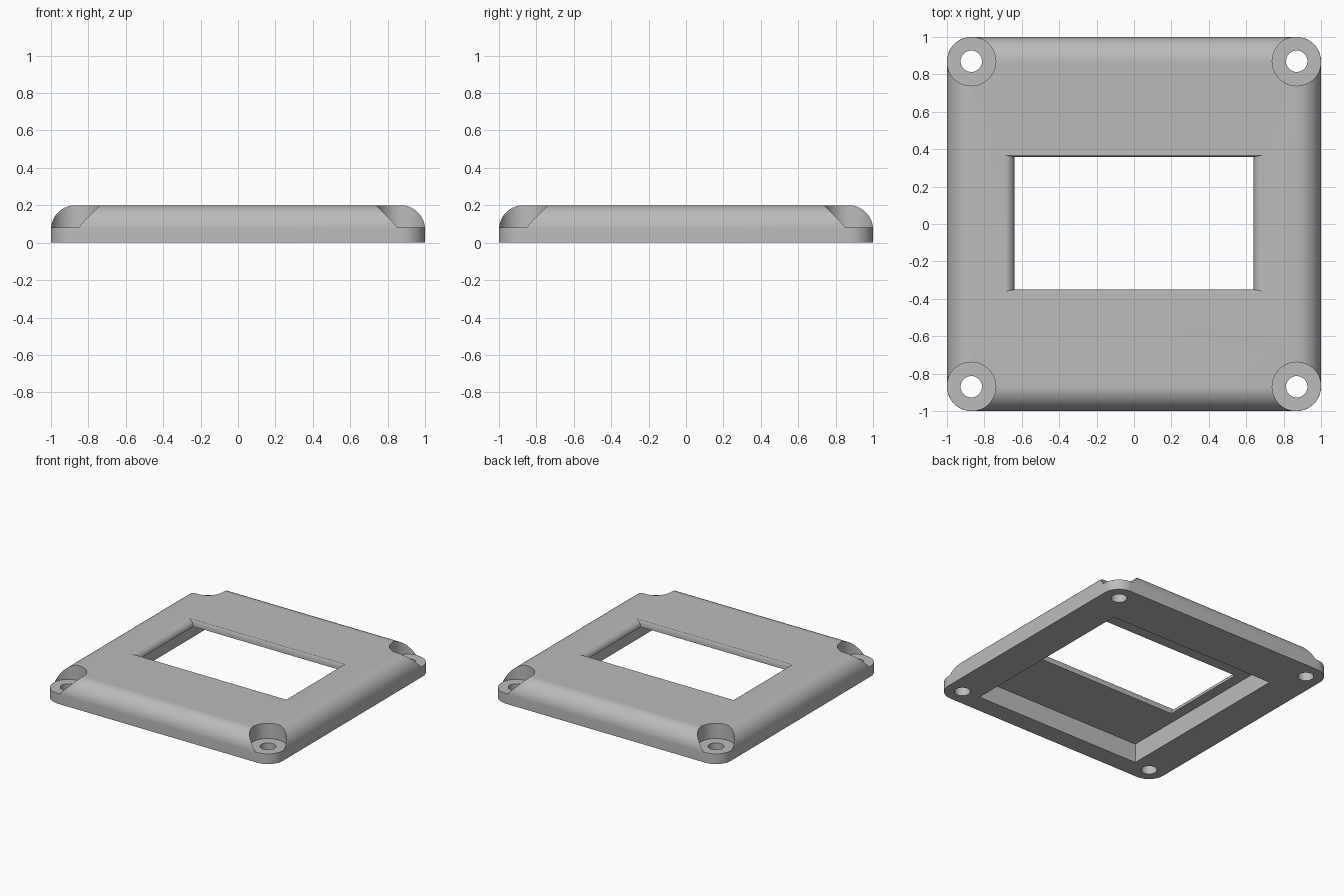
import bpy, bmesh, math

cube = bpy.data.objects.get("Cube")
if cube:
    bpy.data.objects.remove(cube, do_unlink=True)

HEIGHT, CENTRE, RADIUS = 0.2, 0.87, 0.13
STEPS = 16

grey = bpy.data.materials.new("plain grey")
grey.use_nodes = True
grey.diffuse_color = (0.5, 0.5, 0.5, 1)
grey.node_tree.nodes["Principled BSDF"].inputs["Base Color"].default_value = (0.5, 0.5, 0.5, 1)


def loft(name, rings):
    """Skin a stack of equal-length rings into a closed solid."""
    bm = bmesh.new()
    loops = [[bm.verts.new(p) for p in ring] for ring in rings]
    n = len(loops[0])
    for a, b in zip(loops, loops[1:]):
        for i in range(n):
            j = (i + 1) % n
            bm.faces.new((a[i], a[j], b[j], b[i]))
    bm.faces.new(loops[0][::-1])
    bm.faces.new(loops[-1])
    bmesh.ops.recalc_face_normals(bm, faces=bm.faces)
    mesh = bpy.data.meshes.new(name)
    bm.to_mesh(mesh)
    bm.free()
    obj = bpy.data.objects.new(name, mesh)
    bpy.context.collection.objects.link(obj)
    mesh.materials.append(grey)
    return obj


def rounded_square(radius, z):
    pts = []
    for k, (sx, sy) in enumerate([(1, 1), (-1, 1), (-1, -1), (1, -1)]):
        for s in range(STEPS + 1):
            a = math.pi / 2 * (k + s / STEPS)
            pts.append((sx * CENTRE + radius * math.cos(a),
                        sy * CENTRE + radius * math.sin(a), z))
    return pts


def rectangle(x, y0, y1, z):
    return [(-x, y0, z), (x, y0, z), (x, y1, z), (-x, y1, z)]


def circle(x, y, r, z, n=64):
    return [(x + r * math.cos(math.tau * i / n), y + r * math.sin(math.tau * i / n), z)
            for i in range(n)]


# Cover plate with rounded corners and a full quarter-round upper edge
rings = [rounded_square(RADIUS, 0)]
for s in range(STEPS + 1):
    a = math.pi / 2 * s / STEPS
    rings.append(rounded_square(max(RADIUS * math.cos(a), 0.001),
                                HEIGHT - RADIUS + RADIUS * math.sin(a)))
plate = loft("cover_plate", rings)

# Pocket hollowed out of the underside
cutters = [loft("pocket_cutter", [rectangle(0.725, -0.85, 0.64, z) for z in (-0.1, 0.15)])]

# Window with rounded lips, wide at the sides and narrow at front and back
lip = [rectangle(0.64, -0.35, 0.358, 0.1)]
for s in range(STEPS + 1):
    a = math.pi / 2 * s / STEPS
    flare = 1 - math.cos(a)
    z = 0.15 + 0.05 * math.sin(a)
    lip.append(rectangle(0.64 + 0.053 * flare, -0.35 - 0.012 * flare, 0.358 + 0.012 * flare, z))
lip.append(rectangle(0.693, -0.362, 0.37, 0.3))
cutters.append(loft("window_cutter", lip))

# Screw holes and their open counterbores at the four corners
for sx in (-1, 1):
    for sy in (-1, 1):
        x, y = sx * CENTRE, sy * CENTRE
        cutters.append(loft("counterbore_cutter", [circle(x, y, RADIUS + 0.001, z) for z in (0.08, 0.3)]))
        cutters.append(loft("screw_hole_cutter", [circle(x, y, 0.057, z) for z in (-0.1, 0.25)]))

bpy.context.view_layer.objects.active = plate
for cutter in cutters:
    cutter.hide_render = True
    mod = plate.modifiers.new("cut", "BOOLEAN")
    mod.operation = "DIFFERENCE"
    mod.solver = "EXACT"
    mod.object = cutter
    bpy.ops.object.modifier_apply(modifier=mod.name)
    bpy.data.objects.remove(cutter, do_unlink=True)

# Smooth the curved surfaces and keep the cut edges crisp
bpy.ops.object.select_all(action="DESELECT")
plate.select_set(True)
bpy.ops.object.shade_smooth_by_angle(angle=math.radians(30))
